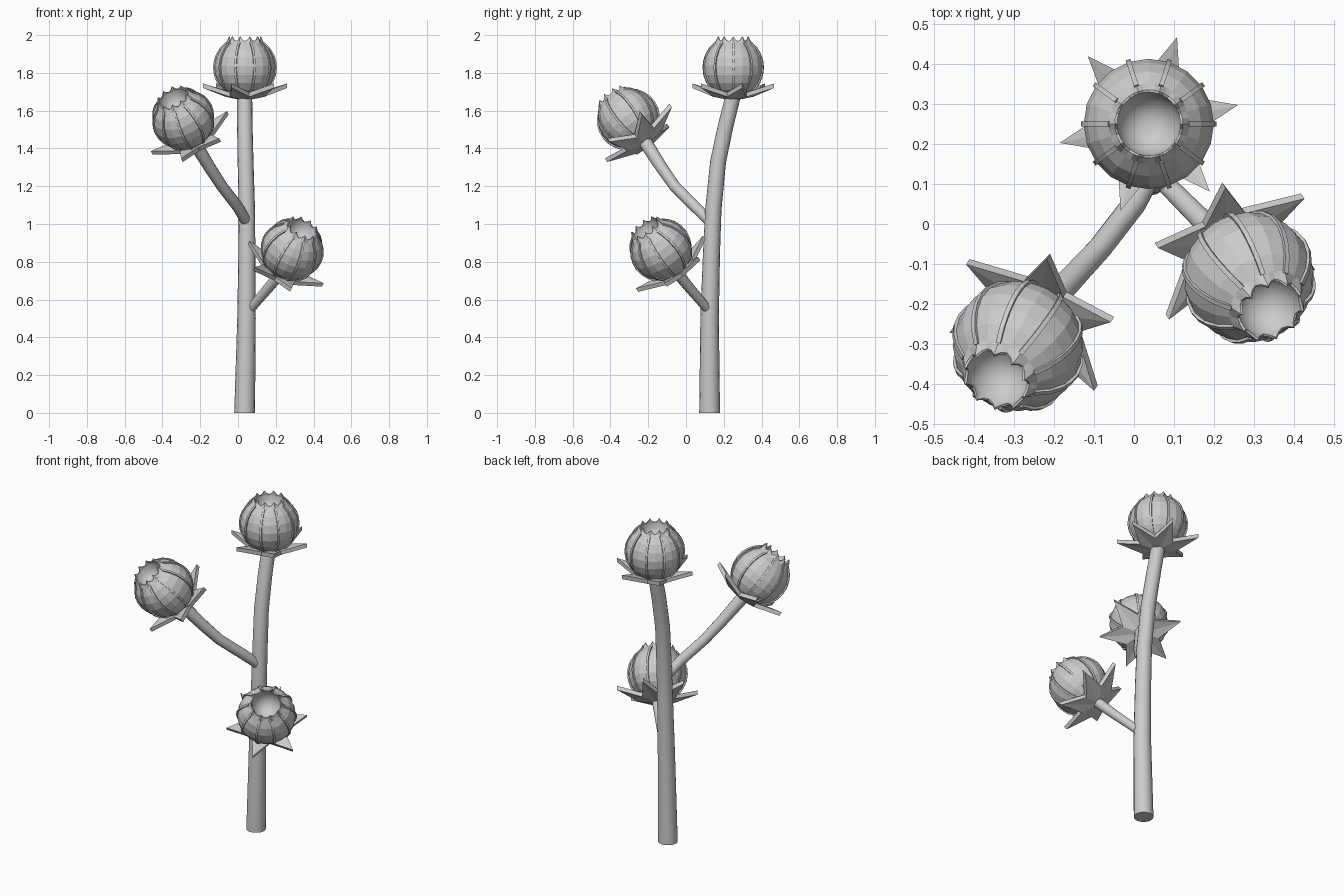
import bpy, bmesh, math
from math import sin, cos, pi, radians
from mathutils import Vector, Matrix

cube = bpy.data.objects.get("Cube")
if cube:
    bpy.data.objects.remove(cube, do_unlink=True)

# Single plain grey
grey = bpy.data.materials.new("plain_grey")
grey.use_nodes = True
COL = (0.6, 0.6, 0.6, 1)
grey.diffuse_color = COL
grey.node_tree.nodes["Principled BSDF"].inputs["Base Color"].default_value = COL

R = 0.163      # pod radius
LOBES = 10     # ridges and crown points
SEPALS = 6


def finish(bm, name, matrix=None, smooth=False):
    bmesh.ops.recalc_face_normals(bm, faces=bm.faces)
    mesh = bpy.data.meshes.new(name)
    bm.to_mesh(mesh)
    bm.free()
    obj = bpy.data.objects.new(name, mesh)
    bpy.context.collection.objects.link(obj)
    mesh.materials.append(grey)
    if matrix:
        obj.matrix_world = matrix
    for p in mesh.polygons:
        p.use_smooth = smooth
    return obj


def bridge(bm, a, b):
    n = len(a)
    for i in range(n):
        j = (i + 1) % n
        bm.faces.new((a[i], a[j], b[j], b[i]))


def ring(bm, n, r, z, phase=0):
    return [bm.verts.new((r * cos(phase + 2 * pi * i / n), r * sin(phase + 2 * pi * i / n), z))
            for i in range(n)]


def stem(name, points, radii, sides=16):
    """Tapered tube along a smoothed path."""
    pts = [Vector(p) for p in points]
    bm = bmesh.new()
    last = None
    for i, (p, r) in enumerate(zip(pts, radii)):
        d = (pts[min(i + 1, len(pts) - 1)] - pts[max(i - 1, 0)]).normalized()
        if i == 0 and p.z == 0:
            d = Vector((0, 0, 1))
        u = Vector((1, 0, 0))
        u = (u - d * u.dot(d)).normalized()
        v = d.cross(u)
        cur = [bm.verts.new(p + r * (u * cos(2 * pi * k / sides) + v * sin(2 * pi * k / sides)))
               for k in range(sides)]
        if last:
            bridge(bm, last, cur)
        else:
            bm.faces.new(cur)
        last = cur
    bm.faces.new(last)
    obj = finish(bm, name, smooth=True)
    bpy.context.view_layer.objects.active = obj
    obj.select_set(True)
    bpy.ops.object.shade_smooth_by_angle(angle=radians(40))
    obj.select_set(False)


def pod_body(name, m):
    """Faceted globe, open at the top."""
    bm = bmesh.new()
    last = None
    for k in range(9):
        a = radians(-80 + k * 133 / 8)
        cur = ring(bm, 2 * LOBES, R * cos(a), R * sin(a))
        if last:
            bridge(bm, last, cur)
        else:
            bm.faces.new(cur)
        last = cur
    finish(bm, name + "_pod", m)


def pod_bowl(name, m):
    """Smooth hollow inside the opening."""
    bm = bmesh.new()
    last = ring(bm, 40, 0.08, 0.137)
    for k in range(1, 6):
        a = k * pi / 12
        cur = ring(bm, 40, 0.08 * cos(a), 0.137 - 0.085 * sin(a))
        bridge(bm, last, cur)
        last = cur
    bm.faces.new(last)
    finish(bm, name + "_bowl", m, True)


def pod_crown(name, m):
    """Scalloped rim with small points."""
    bm = bmesh.new()
    n = 4 * LOBES
    base_out, base_in = ring(bm, n, 0.101, 0.127), ring(bm, n, 0.08, 0.127)
    top_out, top_in = ring(bm, n, 0.085, 0.14), ring(bm, n, 0.079, 0.14)
    for i in range(n):
        lift = (0.024, 0.007, 0.0, 0.007)[i % 4]
        for ring_verts in (top_out, top_in):
            ring_verts[i].co.z += lift
    bridge(bm, base_out, top_out)
    bridge(bm, top_out, top_in)
    bridge(bm, top_in, base_in)
    finish(bm, name + "_crown", m)


def pod_ridges(name, m):
    """Thin raised seams down the globe."""
    bm = bmesh.new()
    w = 0.006
    for i in range(LOBES):
        rot = Matrix.Rotation(2 * pi * i / LOBES, 3, 'Z')
        last = None
        for k in range(9):
            a = radians(-55 + k * 108 / 8)
            section = [(R - 0.012, -w), (R + 0.006, -w), (R + 0.006, w), (R - 0.012, w)]
            cur = [bm.verts.new(rot @ Vector((r * cos(a), y, r * sin(a)))) for r, y in section]
            if last:
                bridge(bm, last, cur)
            else:
                bm.faces.new(cur)
            last = cur
        bm.faces.new(last)
    finish(bm, name + "_ridges", m)


def calyx(name, m):
    """Six pointed star cupping the pod."""
    bm = bmesh.new()
    n = 2 * SEPALS
    layers = []
    for t in (0, 0.024):
        hub = bm.verts.new((0, 0, -0.176 + t))
        pts = []
        for i in range(n):
            a = 2 * pi * i / n
            r, z = (0.107, -0.155) if i % 2 else (0.228, -0.108)
            pts.append(bm.verts.new((r * cos(a), r * sin(a), z + t)))
        for i in range(n):
            bm.faces.new((hub, pts[i], pts[(i + 1) % n]))
        layers.append(pts)
    bridge(bm, *layers)
    finish(bm, name + "_calyx", m)


def flower(name, centre, axis, toward):
    """Whole seed head; 'toward' is the direction of one sepal."""
    z = Vector(axis).normalized()
    x = Vector(toward)
    x = (x - z * x.dot(z)).normalized()
    y = z.cross(x)
    m = Matrix.Translation(centre) @ Matrix((x, y, z)).transposed().to_4x4()
    turned = m @ Matrix.Rotation(radians(-12), 4, 'Z')
    calyx(name, m)
    for part in (pod_body, pod_bowl, pod_crown, pod_ridges):
        part(name, turned)


# Stems
stem("main_stem",
     [(0.035, 0.125, 0), (0.045, 0.125, 0.5), (0.047, 0.135, 0.85), (0.047, 0.145, 1.08),
      (0.04, 0.17, 1.33), (0.036, 0.21, 1.52), (0.035, 0.25, 1.68)],
     [0.055, 0.049, 0.045, 0.043, 0.042, 0.041, 0.04])
stem("upper_branch",
     [(0.045, 0.13, 1.01), (0, 0.05, 1.09), (-0.085, -0.06, 1.2), (-0.15, -0.13, 1.3),
      (-0.235, -0.22, 1.44)],
     [0.028, 0.03, 0.03, 0.032, 0.036])
stem("lower_branch",
     [(0.05, 0.13, 0.53), (0.1, 0.08, 0.59), (0.16, 0.02, 0.66), (0.225, -0.045, 0.74)],
     [0.024, 0.025, 0.027, 0.03])

# Seed heads
flower("top", (0.037, 0.25, 1.828), (0, 0, 1), (cos(radians(12)), sin(radians(12)), 0))
flower("upper", (-0.29, -0.305, 1.555), (-0.36, -0.55, 0.75), (-0.70, 0.69, 0.17))
flower("lower", (0.287, -0.133, 0.863), (0.36, -0.54, 0.76), (0.74, 0.66, 0.12))
